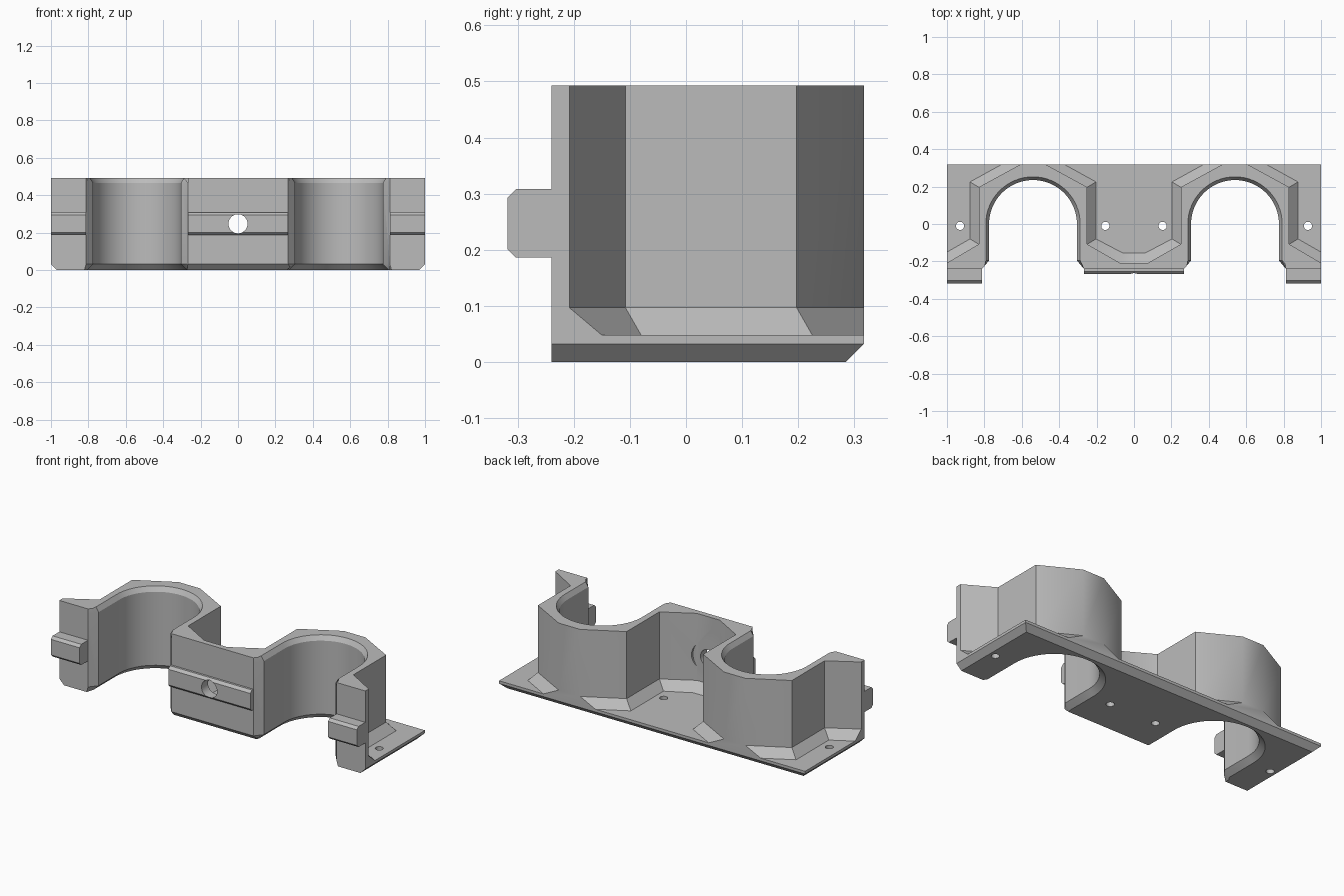
import bpy, bmesh
from math import sin, cos, pi, radians

if "Cube" in bpy.data.objects:
    bpy.data.objects.remove(bpy.data.objects["Cube"])

grey = bpy.data.materials.new("plain_grey")
grey.use_nodes = True
grey.diffuse_color = (0.5, 0.5, 0.5, 1)
grey.node_tree.nodes["Principled BSDF"].inputs["Base Color"].default_value = (0.5, 0.5, 0.5, 1)

BACK, FRONT, BORE_X, BORE_R = 0.317, -0.24, 0.54, 0.235


def loft(name, rings):
    """Closed solid through rings of matching 3D points."""
    bm = bmesh.new()
    loops = [[bm.verts.new(p) for p in ring] for ring in rings]
    n = len(loops[0])
    for a, b in zip(loops, loops[1:]):
        for i in range(n):
            j = (i + 1) % n
            bm.faces.new((a[i], a[j], b[j], b[i]))
    bm.faces.new(loops[0])
    bm.faces.new(loops[-1])
    bmesh.ops.recalc_face_normals(bm, faces=bm.faces)
    mesh = bpy.data.meshes.new(name)
    bm.to_mesh(mesh)
    bm.free()
    mesh.materials.append(grey)
    ob = bpy.data.objects.new(name, mesh)
    bpy.context.collection.objects.link(ob)
    return ob


def at_z(points, z):
    return [(x, y, z) for x, y in points]


def mirrored(half):
    return half + [(-x, y) for x, y in reversed(half)]


def rod(name, x, r, axis, mid, lo, hi, sides=32):
    """Round cutter along z (mid is y) or along y (mid is z)."""
    circle = [(x + r * cos(2 * pi * i / sides), mid + r * sin(2 * pi * i / sides)) for i in range(sides)]
    if axis == "Z":
        return loft(name, [at_z(circle, lo), at_z(circle, hi)])
    return loft(name, [[(a, d, b) for a, b in circle] for d in (lo, hi)])


def combine(target, tool, operation):
    mod = target.modifiers.new("combine", "BOOLEAN")
    mod.operation, mod.object, mod.solver = operation, tool, "EXACT"
    bpy.context.view_layer.objects.active = target
    bpy.ops.object.modifier_apply(modifier=mod.name)
    bpy.data.objects.remove(tool)


# Base plate, bevelled underneath at the sides and back
edge = 0.032
plate = mirrored([(1, FRONT), (1, BACK)])
under = mirrored([(1 - edge, FRONT), (1 - edge, BACK - edge)])
body = loft("clamp_body", [at_z(under, 0), at_z(plate, edge), at_z(plate, 0.048)])

# Zigzag wall with a sloping foot
wall = mirrored([(1, FRONT), (1, -0.208), (0.83, -0.108), (0.83, 0.197), (0.61, BACK),
                 (0.47, BACK), (0.25, 0.197), (0.25, -0.108), (0.075, -0.208)])
foot = mirrored([(1, FRONT), (1, -0.15), (0.877, -0.08), (0.877, 0.225), (0.71, BACK),
                 (0.37, BACK), (0.203, 0.225), (0.203, -0.08), (0.06, -0.155)])
combine(body, loft("wall", [at_z(foot, 0.04), at_z(foot, 0.048), at_z(wall, 0.097), at_z(wall, 0.493)]), "UNION")


# Two open bores with bevelled rims and flared mouths
def bore_outline(cx, r):
    flare = max(0.272, r)
    arc = [(cx + r * cos(pi * i / 32), r * sin(pi * i / 32)) for i in range(33)]
    return ([(cx + flare, -0.5), (cx + flare, FRONT), (cx + r, -0.195)][:3] + arc
            + [(cx - r, -0.195), (cx - flare, FRONT), (cx - flare, -0.5)])


for cx in (-BORE_X, BORE_X):
    levels = ((-0.02, 0.02 + edge), (edge, 0), (0.466, 0), (0.513, 0.03))
    cutter = loft("bore", [at_z(bore_outline(cx, BORE_R + grow), z) for z, grow in levels])
    combine(body, cutter, "DIFFERENCE")

# Bevel under the front of the middle block
wedge = [(-0.3, FRONT + edge, 0), (-0.3, FRONT, edge), (-0.3, -0.3, edge), (-0.3, -0.3, -0.02), (-0.3, FRONT + edge, -0.02)]
combine(body, loft("wedge", [wedge, [(0.3, y, z) for x, y, z in wedge]]), "DIFFERENCE")

# Screw holes through the plate
for x in (-0.93, -0.153, 0.153, 0.93):
    combine(body, rod("screw_hole", x, 0.022, "Z", -0.01, -0.1, 0.2, 24), "DIFFERENCE")


# Rails on the front: a shallow one in the middle, deep ones at the ends
def rail(name, x0, x1, front):
    c = 0.015
    section = [(-0.225, 0.186), (front + c, 0.186), (front, 0.186 + c),
               (front, 0.308 - c), (front + c, 0.308), (-0.225, 0.308)]
    return loft(name, [[(x, y, z) for y, z in section] for x in (x0, x1)])


for name, x0, x1, front in (("left_rail", 0.812, 1, -0.318), ("right_rail", -1, -0.812, -0.318),
                            ("middle_rail", -0.268, 0.268, -0.268)):
    combine(body, rail(name, x0, x1, front), "UNION")

# Bolt hole through the middle, with a flat seat behind it
combine(body, rod("bolt_hole", 0, 0.051, "Y", 0.247, -0.4, 0.0, 40), "DIFFERENCE")
combine(body, rod("bolt_seat", 0, 0.1, "Y", 0.247, -0.208, 0.0, 40), "DIFFERENCE")

# Smooth bores, sharp edges
bpy.ops.object.select_all(action="DESELECT")
body.select_set(True)
bpy.context.view_layer.objects.active = body
bpy.ops.object.shade_smooth_by_angle(angle=radians(30))
